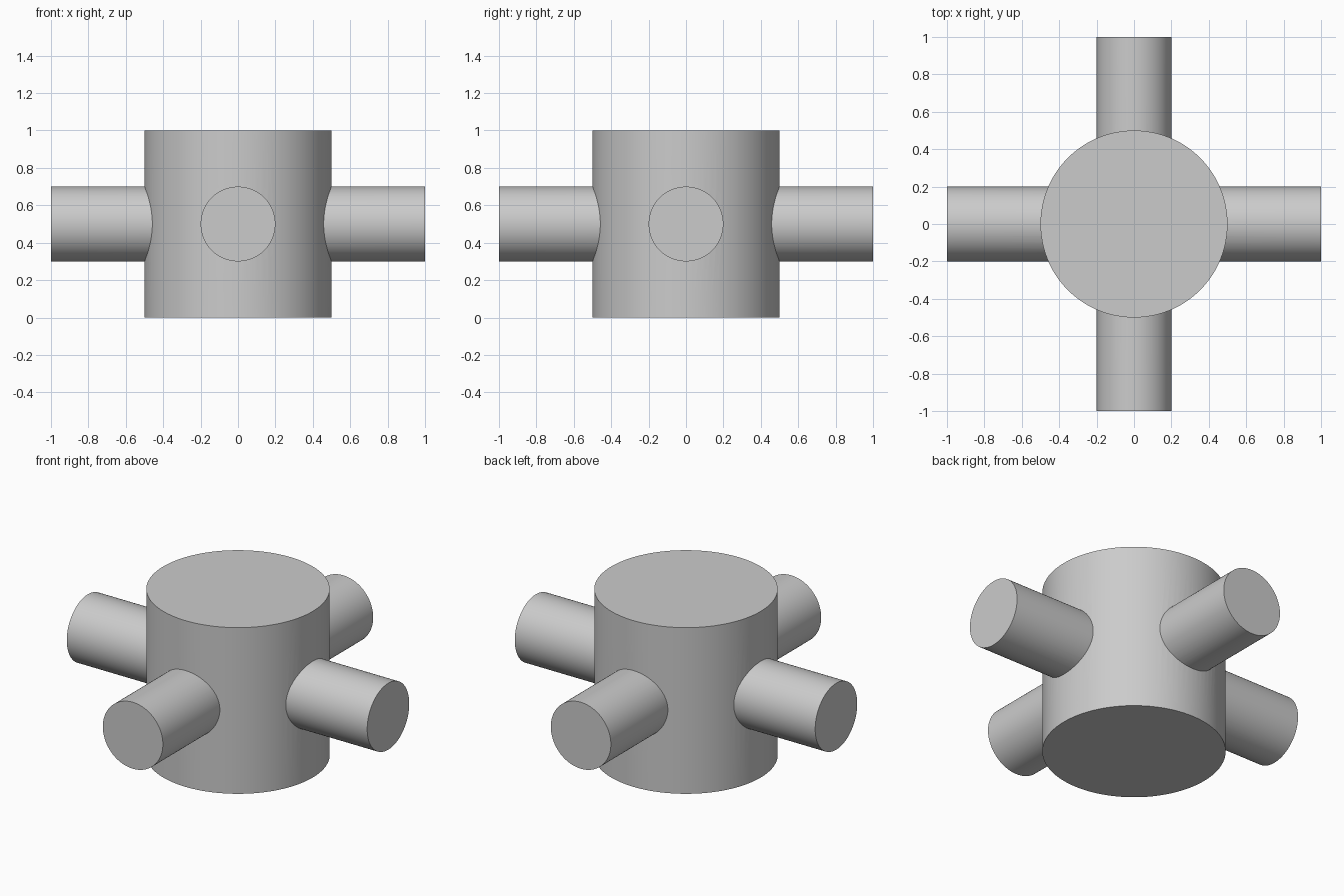
import bpy
import math
from mathutils import Vector

cube = bpy.data.objects.get("Cube")
if cube:
    bpy.data.objects.remove(cube, do_unlink=True)

# One plain grey for the whole fitting
GREY = (0.6, 0.6, 0.6, 1.0)
grey = bpy.data.materials.new("plain grey")
grey.use_nodes = True
grey.diffuse_color = GREY
grey.node_tree.nodes["Principled BSDF"].inputs["Base Color"].default_value = GREY

MID_HEIGHT = 0.5
SIDES = 96


def cylinder(name, radius, start, end):
    """Closed cylinder running from start to end."""
    start, end = Vector(start), Vector(end)
    axis = end - start
    bpy.ops.mesh.primitive_cylinder_add(
        vertices=SIDES, radius=radius, depth=axis.length,
        location=(start + end) / 2,
        rotation=axis.to_track_quat("Z", "Y").to_euler())
    obj = bpy.context.object
    obj.name = name
    obj.data.materials.append(grey)
    return obj


# Upright drum
body = cylinder("hub_with_arms", 0.5, (0, 0, 0), (0, 0, 1))

# Four round arms, joined to the drum without inner walls
for i in range(4):
    angle = i * math.pi / 2
    out = Vector((math.cos(angle), math.sin(angle), 0))
    lift = Vector((0, 0, MID_HEIGHT))
    arm = cylinder("arm", 0.2, out * 0.25 + lift, out + lift)

    bpy.ops.object.select_all(action="DESELECT")
    body.select_set(True)
    bpy.context.view_layer.objects.active = body
    join = body.modifiers.new("join arm", "BOOLEAN")
    join.operation = "UNION"
    join.solver = "EXACT"
    join.object = arm
    bpy.ops.object.modifier_apply(modifier=join.name)
    bpy.data.objects.remove(arm, do_unlink=True)

# Smooth round walls, crisp rims and joints
bpy.ops.object.shade_smooth_by_angle(angle=math.radians(30))
